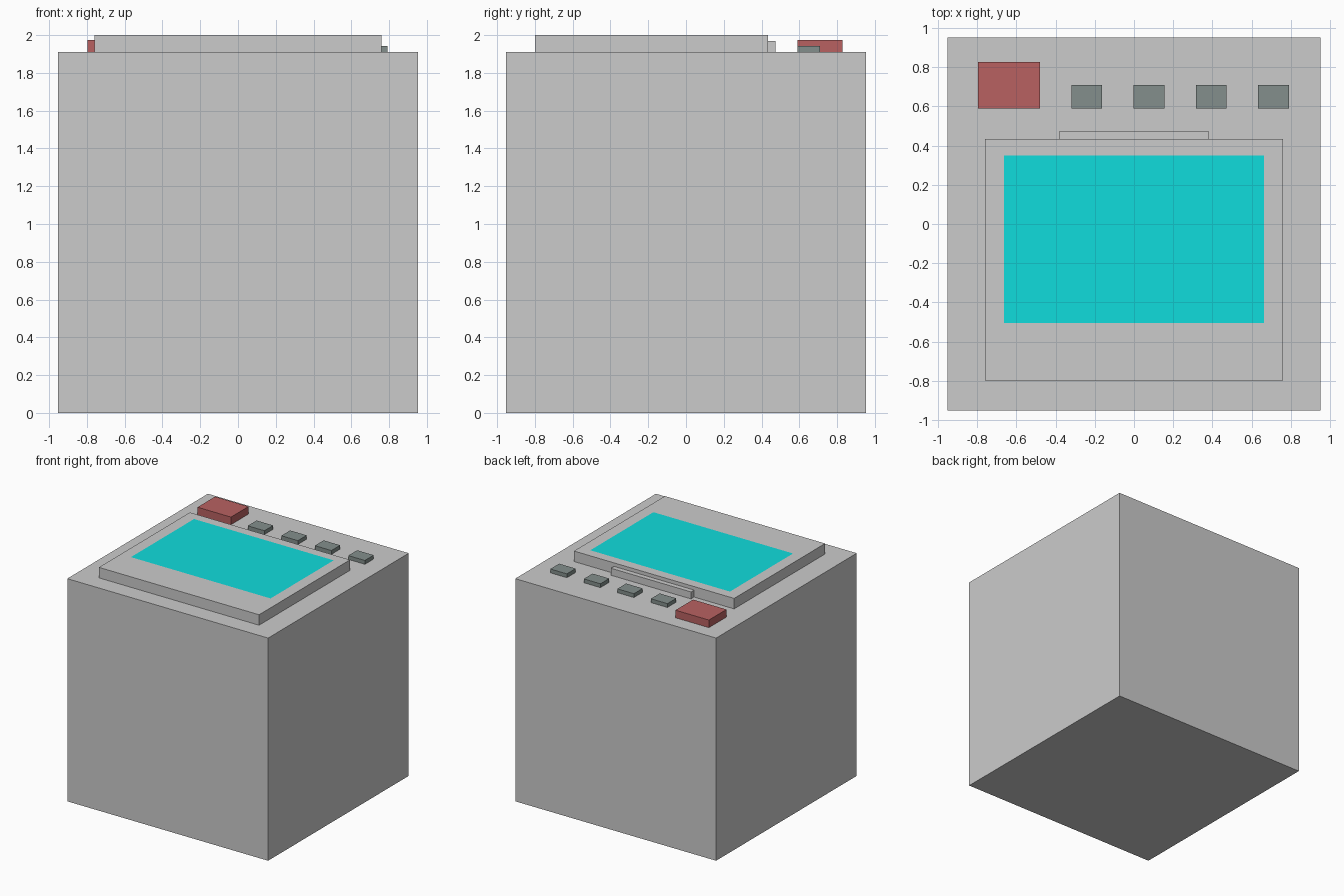
import bpy

if "Cube" in bpy.data.objects:
    bpy.data.objects.remove(bpy.data.objects["Cube"])


def material(name, rgb):
    mat = bpy.data.materials.new(name)
    mat.diffuse_color = (*rgb, 1)
    mat.use_nodes = True
    mat.node_tree.nodes["Principled BSDF"].inputs["Base Color"].default_value = mat.diffuse_color
    return mat


def box(name, x, y, z, mat=None):
    """Box spanning the given (min, max) ranges."""
    spans = (x, y, z)
    bpy.ops.mesh.primitive_cube_add(size=1, location=[(a + b) / 2 for a, b in spans])
    ob = bpy.context.object
    ob.name = name
    ob.scale = [b - a for a, b in spans]
    bpy.ops.object.transform_apply(location=False, rotation=False, scale=True)
    if mat:
        ob.data.materials.append(mat)
    return ob


red = material("red", (0.48, 0.12, 0.12))
slate = material("slate", (0.23, 0.275, 0.265))
cyan = material("cyan", (0.005, 0.72, 0.72))

TOP = 1.91

# Cabinet with raised lid and rear hinge
box("cabinet", (-0.953, 0.953), (-0.953, 0.953), (0, TOP))
box("lid", (-0.76, 0.76), (-0.80, 0.433), (TOP, 2.0))
box("hinge", (-0.38, 0.38), (0.433, 0.475), (TOP, 1.97))

# Window: a flat panel on the lid
bpy.ops.mesh.primitive_plane_add(size=1, location=(0, -0.077, 2.001))
window = bpy.context.object
window.name = "lid_window"
window.scale = (1.325, 0.855, 1)
bpy.ops.object.transform_apply(location=False, rotation=False, scale=True)
window.data.materials.append(cyan)

# Control row: one large red button and four small ones
box("main_button", (-0.797, -0.48), (0.59, 0.828), (TOP, 1.975), red)
for i in range(4):
    x = -0.32 + i * 0.318
    box(f"small_button_{i + 1}", (x, x + 0.157), (0.59, 0.709), (TOP, 1.943), slate)
